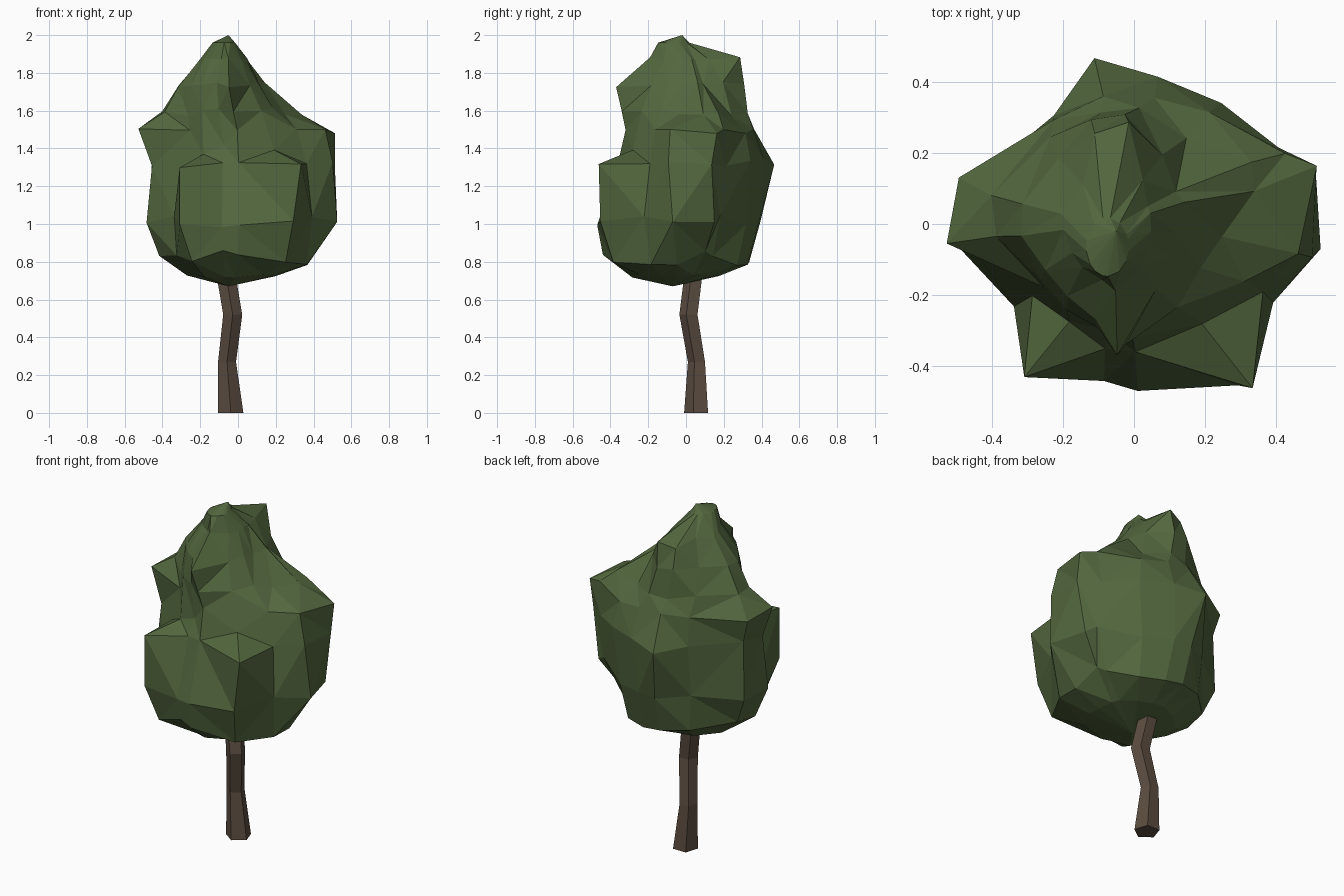
import bpy, bmesh, math, random
from mathutils import Vector

if "Cube" in bpy.data.objects:
    bpy.data.objects.remove(bpy.data.objects["Cube"])

random.seed(11)


def material(name, rgb):
    m = bpy.data.materials.new(name)
    m.diffuse_color = (*rgb, 1)
    m.use_nodes = True
    m.node_tree.nodes["Principled BSDF"].inputs["Base Color"].default_value = m.diffuse_color
    return m


def loft(name, rings, mat, low_tip=None, high_tip=None):
    """Skin a stack of equal-length rings; close ends with a tip or flat cap."""
    bm = bmesh.new()
    rows = [[bm.verts.new(p) for p in ring] for ring in rings]
    n = len(rows[0])
    for a, b in zip(rows, rows[1:]):
        for i in range(n):
            j = (i + 1) % n
            bm.faces.new((a[i], a[j], b[j], b[i]))
    for row, tip in ((rows[0], low_tip), (rows[-1], high_tip)):
        if tip:
            t = bm.verts.new(tip)
            for i in range(n):
                bm.faces.new((row[i], row[(i + 1) % n], t))
        else:
            bm.faces.new(row)
    bmesh.ops.triangulate(bm, faces=bm.faces[:], quad_method='SHORT_EDGE')
    bmesh.ops.recalc_face_normals(bm, faces=bm.faces[:])
    me = bpy.data.meshes.new(name)
    bm.to_mesh(me)
    bm.free()
    me.materials.append(mat)
    ob = bpy.data.objects.new(name, me)
    bpy.context.collection.objects.link(ob)
    return ob


def polar(cx, cy, z, r, deg):
    a = math.radians(deg)
    return Vector((cx + r * math.cos(a), cy + r * math.sin(a), z))


leaf = material("leaf green", (0.085, 0.135, 0.048))
bark = material("bark brown", (0.105, 0.073, 0.052))

# crooked five-sided trunk: centre x, centre y, height, radius
path = [(-0.038, 0.06, 0, 0.07), (-0.058, 0.06, 0.27, 0.05),
        (-0.028, 0.018, 0.52, 0.053), (-0.065, 0.045, 0.74, 0.053)]
loft("trunk", [[polar(x, y, z, r, 270 + 72 * k) for k in range(5)]
               for x, y, z, r in path], bark)

# lumpy crown: outline of each lobe and hollow by direction
heights = [0.82, 1.02, 1.32, 1.49, 1.59, 1.73, 1.87]
lobes = {
    -9: (.37, .53, .51, .47, .28, .18, .11),
    16: (.36, .49, .53, .54, .38, .21, .11),
    26: (.34, .45, .46, .47, .40, .20, .11),
    55: (.33, .38, .42, .38, .30, .24, .15),
    82: (.33, .39, .42, .36, .33, .31, .29),
    102: (.34, .40, .48, .37, .32, .30, .26),
    128: (.35, .37, .38, .37, .32, .24, .14),
    167: (.41, .48, .47, .51, .38, .26, .15),
    187: (.42, .49, .46, .53, .36, .26, .14),
    216: (.40, .41, .35, .31, .28, .23, .14),
    236: (.46, .53, .53, .33, .29, .24, .15),
    258: (.43, .45, .36, .31, .30, .27, .16),
    271: (.44, .47, .36, .32, .34, .37, .19),
    304: (.46, .54, .57, .34, .28, .22, .14),
    332: (.41, .45, .41, .35, .25, .19, .12),
}
# ledges on the two front lobes sit lower, and the front bump is kept sharp
ledge = {236: 1.36, 304: 1.40, 258: 1.42}
rings = [[polar(-0.02, -0.02, 0.725 + random.uniform(-.01, .01), r[0] * 0.6, a)
          for a, r in lobes.items()]]
for k, z in enumerate(heights):
    cx = -0.06 if k > 4 else -0.03 if k == 4 else 0
    jit = (.04, .04, .025, .015, .02, .025, .015)[k]
    rings.append([polar(cx, 0, (ledge.get(a, z) if k == 3 else z)
                        + random.uniform(-jit, jit), r[k],
                        a + random.uniform(-2, 2)) for a, r in lobes.items()])
# narrow ridge at the summit
summit = [polar(0, 0, 1.96, 0.075, a) for a in lobes]
rings.append([Vector((p.x * 0.8 - 0.075, p.y * 1.1 - 0.065, p.z)) for p in summit])
loft("leaf_crown", rings, leaf, (-0.05, -0.07, 0.67), (-0.05, -0.02, 2.0))
